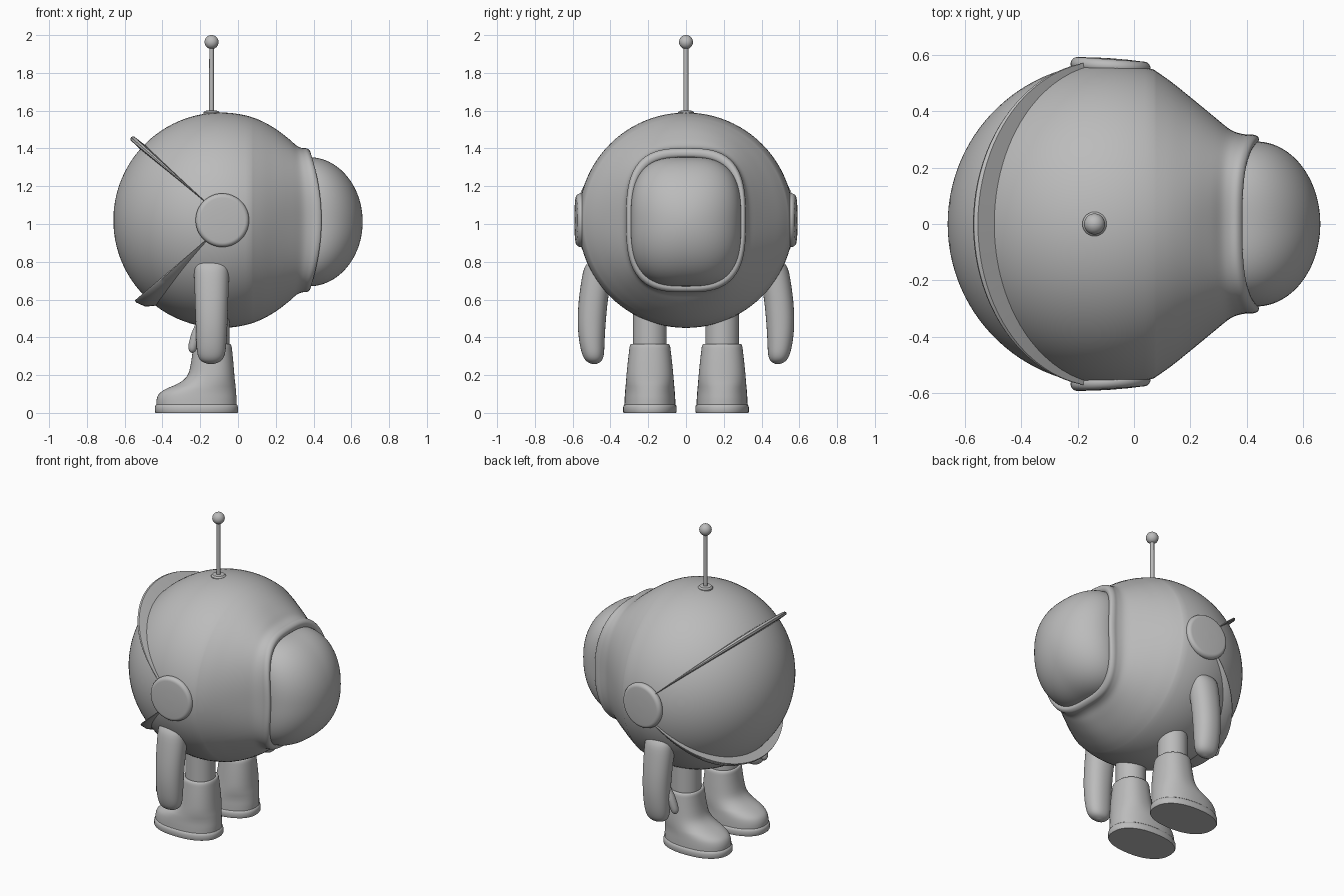
import bpy, bmesh, math
from mathutils import Vector, Matrix

if "Cube" in bpy.data.objects:
    bpy.data.objects.remove(bpy.data.objects["Cube"])

grey = bpy.data.materials.new("plain grey")
grey.diffuse_color = (0.5, 0.5, 0.5, 1)
grey.use_nodes = True
grey.node_tree.nodes["Principled BSDF"].inputs["Base Color"].default_value = grey.diffuse_color
CX, CZ, R = -0.09, 1.02, 0.57      # body sphere
TAU = 2 * math.pi


def loft(name, rings, angle=40, closed=True):
    """Skin a list of rings of points and cap both ends."""
    bm = bmesh.new()
    vs = [[bm.verts.new(p) for p in ring] for ring in rings]
    n = len(vs[0])
    for a, b in zip(vs, vs[1:]):
        for i in range(n):
            j = (i + 1) % n
            bm.faces.new((a[i], a[j], b[j], b[i]))
    if closed:
        bm.faces.new(vs[0])
        bm.faces.new(vs[-1])
    bmesh.ops.remove_doubles(bm, verts=bm.verts, dist=1e-5)
    bmesh.ops.recalc_face_normals(bm, faces=bm.faces)
    me = bpy.data.meshes.new(name)
    bm.to_mesh(me)
    bm.free()
    ob = bpy.data.objects.new(name, me)
    bpy.context.collection.objects.link(ob)
    me.materials.append(grey)
    bpy.ops.object.select_all(action='DESELECT')
    ob.select_set(True)
    bpy.context.view_layer.objects.active = ob
    bpy.ops.object.shade_smooth_by_angle(angle=math.radians(angle))
    return ob


def sup(t, n):
    """Unit superellipse point; n = 2 is a circle."""
    c, s = math.cos(t), math.sin(t)
    k = (abs(c) ** n + abs(s) ** n) ** (-1 / n)
    return c * k, s * k


def spline(pts, steps=6):
    """Catmull-Rom resampling of a short table of tuples."""
    pts = [Vector(p) for p in pts]
    out = []
    for i in range(len(pts) - 1):
        p0, p1, p2 = pts[max(i - 1, 0)], pts[i], pts[i + 1]
        p3 = pts[min(i + 2, len(pts) - 1)]
        for k in range(steps):
            t = k / steps
            out.append(0.5 * (2 * p1 + (p2 - p0) * t + (2 * p0 - 5 * p1 + 4 * p2 - p3) * t * t
                              + (3 * p1 - p0 - 3 * p2 + p3) * t ** 3))
    return out + [pts[-1]]


def level_ring(cx, cy, z, hx, hy, n=2, m=40):
    return [(cx + hx * a, cy + hy * b, z) for a, b in (sup(i * TAU / m, n) for i in range(m))]


def lathe(name, profile, origin, axis_rot=None, m=40):
    rot = axis_rot or Matrix.Identity(3)
    o = Vector(origin)
    return loft(name, [[o + rot @ Vector((r * math.cos(i * TAU / m), r * math.sin(i * TAU / m), z))
                        for i in range(m)] for r, z in profile])


# body: sphere that flows into a rounded-square collar at +x
M = 96


def x_ring(x, hy, hz, n, side, zc=CZ):
    ring = []
    for i in range(M):
        a, b = sup(i * TAU / M, n)
        ring.append((x + side * (1 - min(1, abs(b)) ** 2), hy * a, zc + hz * b))
    return ring


rings = []
for i in range(33):
    t = 0.005 + (math.pi / 2 + 0.28) * i / 32
    rings.append(x_ring(CX - R * math.cos(t), R * math.sin(t), R * math.sin(t), 2, 0))
collar = [(0.068, 0.548, 0.548, 2, 0), (0.13, 0.505, 0.523, 2.03, 0), (0.20, 0.445, 0.483, 2.15, 0.005),
          (0.27, 0.375, 0.43, 2.45, 0.02), (0.31, 0.332, 0.395, 2.8, 0.035), (0.34, 0.318, 0.382, 3, 0.05),
          (0.365, 0.317, 0.38, 3, 0.055), (0.382, 0.308, 0.365, 3, 0.058), (0.382, 0.29, 0.342, 3, 0.058),
          (0.365, 0.275, 0.325, 3, 0.058)]
rings += [x_ring(*v) for v in spline(collar, 4)[1:]]
loft("body", rings, 60)

# bulging dome set in the collar
dome = []
for i in range(25):
    t = i / 24 * math.pi / 2 * 0.997
    s, c = math.sin(t), math.cos(t)
    dome.append(x_ring(0.375 + 0.285 * s, 0.292 * c, 0.342 * c, 3 - 0.8 * s, 0.058 * (1 - s), CZ - 0.008))
loft("dome", dome, 60)


# thin raised brims that run over the face side from ear to ear
def brim(name, origin_z, elev, section, a0):
    """section: (height, offset along the sphere), faded out towards the ears."""
    d = Vector((-math.cos(elev), 0, math.sin(elev)))
    nrm = Vector((math.sin(elev), 0, math.cos(elev)))
    rings = []
    for i in range(49):
        a = a0 + (math.pi - 2 * a0) * i / 48
        f = math.sin(a) ** 1.5
        u = d * math.sin(a) + Vector((0, math.cos(a), 0))
        ring = []
        for h, off in section:
            p = u * math.cos(off * f / R) + nrm * math.sin(off * f / R)
            ring.append(Vector((CX, 0, origin_z)) + p * (R + h * (0.12 + 0.88 * f)))
        rings.append(ring)
    loft(name, rings, 35)


brim("upper_brim", 1.045, math.radians(41), [(-0.03, -0.018), (0.055, -0.012), (0.062, 0.0),
                                             (0.055, 0.012), (-0.03, 0.02)], 0.12)
brim("lower_brim", 0.985, math.radians(-40.5), [(-0.03, 0.0), (0.03, 0.0), (0.032, -0.012),
                                                (0.012, -0.06), (-0.03, -0.10)], 0.12)

# antenna
AX = -0.14
lathe("antenna_base", [(0.001, 1.57), (0.043, 1.57), (0.043, 1.59), (0.035, 1.599), (0.001, 1.602)], (AX, 0, 0))
lathe("antenna_rod", [(0.013, 1.58), (0.012, 1.95)], (AX, 0, 0), m=20)
lathe("antenna_ball", [(0.037 * math.sin(math.pi * i / 16) + 1e-4, 1.963 - 0.037 * math.cos(math.pi * i / 16))
                       for i in range(17)], (AX, 0, 0), m=28)

for side, tag in ((-1, "right"), (1, "left")):
    # round ear disc with soft edges
    ear = [(0.10, -0.03), (0.128, -0.028)]
    ear += [(0.118 + 0.024 * math.cos(t), 0.024 * math.sin(t))
            for t in (math.radians(-60 + 15 * k) for k in range(11))] + [(0.06, 0.027), (0.001, 0.028)]
    face = Matrix.Rotation(side * math.radians(-4), 3, 'Z') @ Matrix.Rotation(-side * math.pi / 2, 3, 'X')
    lathe(tag + "_ear_disc", ear, (-0.083, side * 0.559, CZ), face, 48)

    # arm: (z, x, y, half x, half y)
    arm = spline([(0.803, -0.14, 0.455, 0.07, 0.05), (0.79, -0.14, 0.458, 0.088, 0.066),
                  (0.74, -0.14, 0.468, 0.092, 0.078), (0.60, -0.14, 0.49, 0.088, 0.077),
                  (0.48, -0.14, 0.499, 0.084, 0.074), (0.38, -0.141, 0.498, 0.080, 0.067),
                  (0.31, -0.142, 0.492, 0.072, 0.057), (0.275, -0.143, 0.488, 0.052, 0.040),
                  (0.258, -0.143, 0.486, 0.012, 0.010)], 4)
    loft(tag + "_arm", [level_ring(x, side * y, z, hx, hy, 2.2) for z, x, y, hx, hy in arm], 60)
    thumb = spline([(0.50, -0.19, 0.475, 0.02, 0.02), (0.43, -0.215, 0.468, 0.028, 0.028),
                    (0.36, -0.236, 0.46, 0.026, 0.026), (0.33, -0.241, 0.458, 0.018, 0.018),
                    (0.318, -0.242, 0.457, 0.004, 0.004)], 4)
    loft(tag + "_thumb", [level_ring(x, side * y, z, hx, hy, 2, 20) for z, x, y, hx, hy in thumb], 60)

    # leg
    LY = side * 0.191
    loft(tag + "_leg", [level_ring(-0.135, LY, z, 0.089, 0.089) for z in (0.30, 0.62)])

    # boot: (z, toe x, heel x, half width)
    boot = spline([(0.045, -0.432, -0.008, 0.135), (0.075, -0.430, -0.008, 0.134), (0.105, -0.415, -0.010, 0.132),
                   (0.13, -0.375, -0.012, 0.130), (0.15, -0.328, -0.014, 0.128), (0.175, -0.288, -0.017, 0.126),
                   (0.21, -0.262, -0.020, 0.123), (0.27, -0.248, -0.025, 0.117), (0.33, -0.240, -0.031, 0.110),
                   (0.355, -0.237, -0.035, 0.106), (0.366, -0.230, -0.042, 0.098), (0.362, -0.215, -0.055, 0.08)], 3)
    loft(tag + "_boot", [level_ring((a + b) / 2, LY, z, (b - a) / 2, w, 2.3, 48) for z, a, b, w in boot], 60)
    sole = [(0.0, -0.436, -0.003, 0.139), (0.006, -0.440, 0.0, 0.142), (0.03, -0.440, 0.0, 0.142),
            (0.042, -0.436, -0.004, 0.138), (0.047, -0.425, -0.012, 0.13)]
    loft(tag + "_sole", [level_ring((a + b) / 2, LY, z, (b - a) / 2, w, 2.3, 48) for z, a, b, w in sole], 50)
